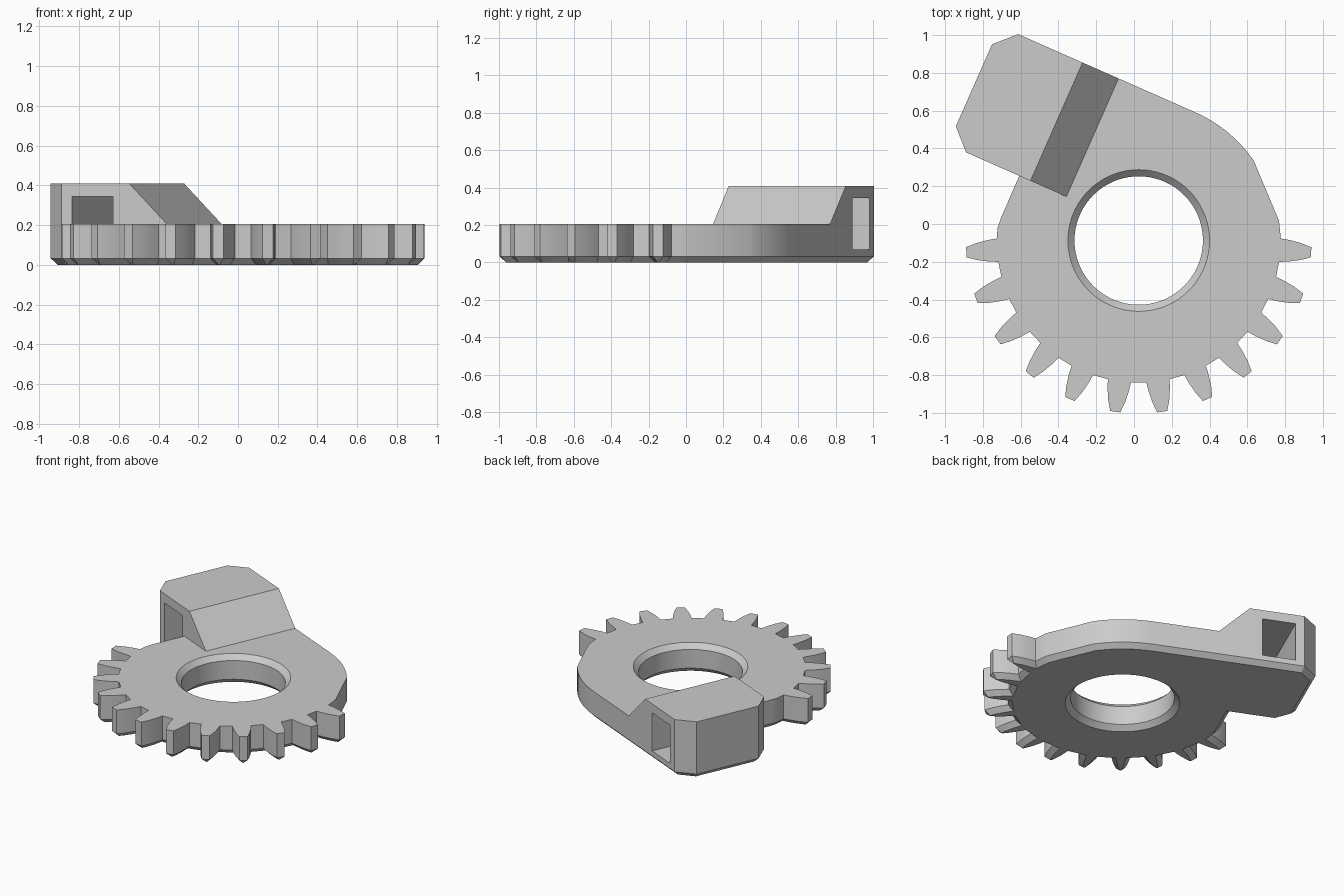
import bpy, bmesh
from math import cos, sin, pi, radians
from mathutils import Vector
from mathutils.geometry import tessellate_polygon

if "Cube" in bpy.data.objects:
    bpy.data.objects.remove(bpy.data.objects["Cube"])

CENTRE = Vector((0.025, -0.0875, 0))
ROOT, THICK, TOP, BEVEL = 0.752, 0.205, 0.41, 0.033
BORE, BORE_RIM = 0.34, 0.375
ARM_ANGLE = radians(156.2)
LOW, HIGH, ARM_END, CORNER = 0.058, 0.742, 1.13, 0.105
FOOT, CREST, FLANK = 0.444, 0.652, 0.717
U = Vector((cos(ARM_ANGLE), sin(ARM_ANGLE), 0))
V = Vector((U.y, -U.x, 0))
Z = Vector((0, 0, 1))

grey = bpy.data.materials.new("plain_grey")
grey.use_nodes = True
grey.diffuse_color = (0.6, 0.6, 0.6, 1)
grey.node_tree.nodes["Principled BSDF"].inputs["Base Color"].default_value = (0.6, 0.6, 0.6, 1)

bm = bmesh.new()


def polar(r, degrees):
    a = radians(degrees)
    return CENTRE + Vector((r * cos(a), r * sin(a), 0))


def arm(u, v, z=0):
    """Point in the frame of the arm: along it, across it, up."""
    return CENTRE + U * u + V * v + Z * z


def circle(r):
    return [polar(r, i * 5) for i in range(72)]


def at(points, z):
    return [p + Z * z for p in points]


def inset(points, d):
    """Move a counter-clockwise outline inward by d."""
    result = []
    for i, p in enumerate(points):
        na = Z.cross((p - points[i - 1]).normalized())
        nb = Z.cross((points[(i + 1) % len(points)] - p).normalized())
        result.append(p + (na + nb) * d / max(1 + na.dot(nb), 0.5))
    return result


def fill(loops, normal):
    """Flat face, with holes after the first loop, turned towards normal."""
    points = [p for loop in loops for p in loop]
    verts = [bm.verts.new(p) for p in points]
    for tri in tessellate_polygon(loops):
        a, b, c = (points[i] for i in tri)
        order = tri if (b - a).cross(c - a).dot(normal) > 0 else tri[::-1]
        bm.faces.new([verts[i] for i in order])


def strip(low, high, closed=True):
    """Wall of quads between two matching rows of points."""
    a, b = [[bm.verts.new(p) for p in row] for row in (low, high)]
    n = len(a)
    for i in range(n if closed else n - 1):
        j = (i + 1) % n
        bm.faces.new((a[i], a[j], b[j], b[i]))


# Gear sector: twelve teeth around the front
teeth = []
side = [(ROOT, 0.062), (0.80, 0.057), (0.86, 0.045), (0.915, 0.027)]
for k in range(12):
    middle = 270 + (k - 5.5) * 360 / 23
    teeth += [polar(r, middle - half / r * 180 / pi) for r, half in side]
    teeth += [polar(r, middle + half / r * 180 / pi) for r, half in reversed(side)]

# Rounded shoulder, arm end and left flank
shoulder = [polar(0.75, a) for a in (4, 8)]
shoulder += [polar(HIGH, 35 + i * 31.2 / 8) for i in range(8)] + [arm(0, HIGH)]
end = [arm(ARM_END - CORNER, HIGH), arm(ARM_END, HIGH - CORNER),
       arm(ARM_END, LOW + CORNER), arm(ARM_END - CORNER, LOW)]
flank = [arm(FLANK, LOW), polar(0.74, 171), polar(0.75, 175)]
outline = teeth + shoulder + end + flank
sole = inset(outline, BEVEL)

# Underside, its bevel and the outer walls
fill([sole, circle(BORE_RIM)], -Z)
strip(sole, at(outline, BEVEL))
wall = flank + teeth + shoulder
strip(at(wall, BEVEL), at(wall, THICK), False)
strip(at(end, BEVEL), at(end, TOP), False)

# Long arm sides pierced by a rectangular slot
for v, start, normal in ((HIGH, 0, V), (LOW, FLANK, -V)):
    tip = ARM_END - CORNER
    sheet = [(start, BEVEL), (tip, BEVEL), (tip, TOP), (CREST, TOP), (FOOT, THICK), (start, THICK)]
    slot = [(0.74, 0.07), (0.74, 0.345), (0.965, 0.345), (0.965, 0.07)]
    fill([[arm(u, v, z) for u, z in loop] for loop in (sheet, slot)], normal)
strip([arm(u, LOW, z) for u, z in slot], [arm(u, HIGH, z) for u, z in slot])

# Disc top, sloping step and arm top
deck = teeth + shoulder + [arm(FOOT, HIGH), arm(FOOT, LOW)] + flank
fill([at(deck, THICK), at(circle(BORE_RIM), THICK)], Z)
crest = [arm(CREST, LOW, TOP), arm(CREST, HIGH, TOP)]
fill([[arm(FOOT, LOW, THICK), arm(FOOT, HIGH, THICK)] + crest[::-1]], Z)
fill([at(end, TOP) + crest], Z)

# Centre bore, chamfered at both ends
rim = BORE_RIM - BORE
rings = [at(circle(r)[::-1], z) for r, z in
         ((BORE_RIM, 0), (BORE, rim), (BORE, THICK - rim), (BORE_RIM, THICK))]
for lower, upper in zip(rings, rings[1:]):
    strip(lower, upper)

# Weld into one object with smooth curved walls and crisp edges
bmesh.ops.remove_doubles(bm, verts=bm.verts, dist=0.0001)
mesh = bpy.data.meshes.new("gear_lever")
bm.to_mesh(mesh)
bm.free()
mesh.materials.append(grey)
body = bpy.data.objects.new("gear_lever", mesh)
bpy.context.collection.objects.link(body)
bpy.ops.object.select_all(action='DESELECT')
body.select_set(True)
bpy.context.view_layer.objects.active = body
bpy.ops.object.shade_smooth_by_angle(angle=radians(20))
